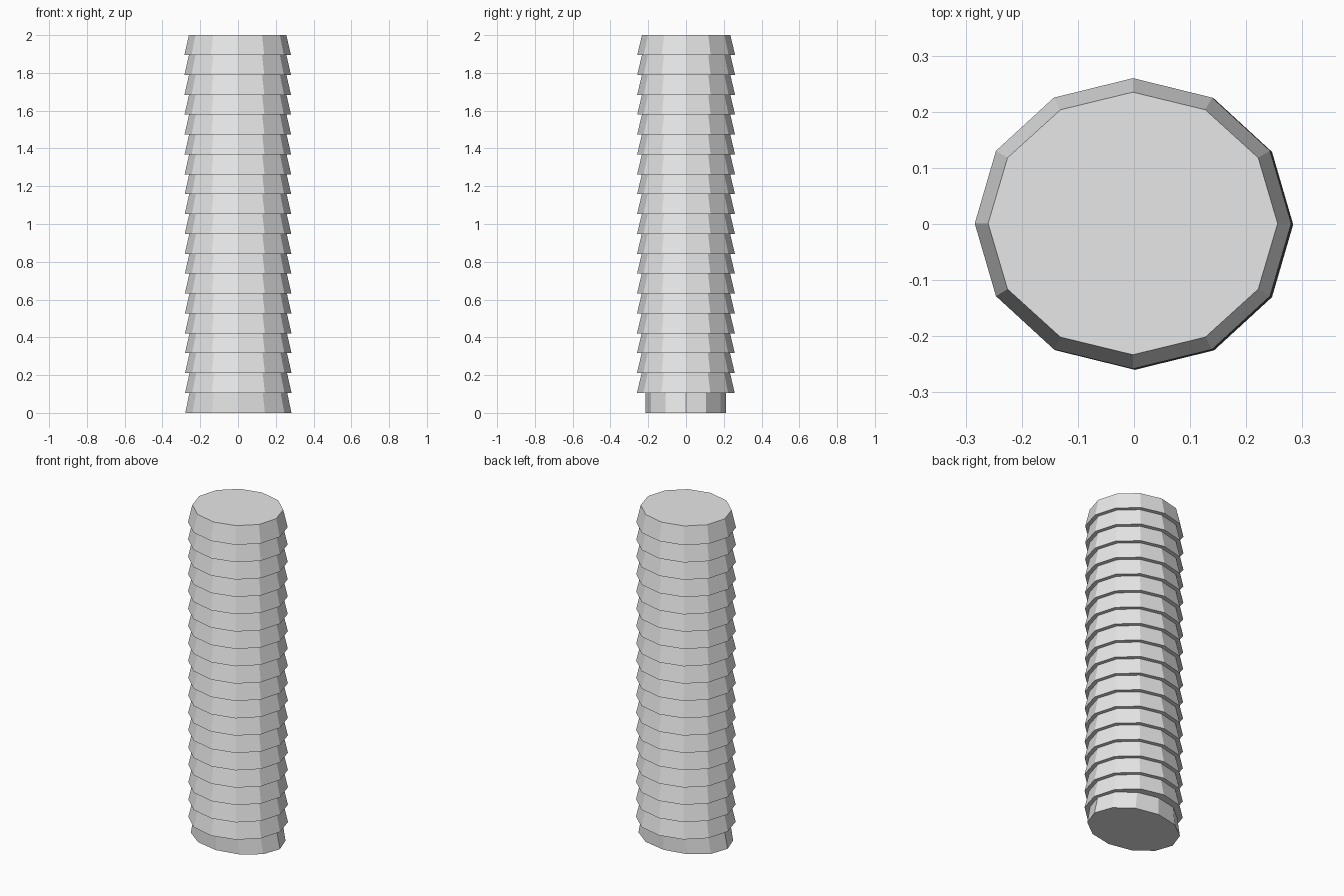
import bpy
import bmesh
from math import cos, sin, tau

cube = bpy.data.objects.get("Cube")
if cube:
    bpy.data.objects.remove(cube, do_unlink=True)

SIDES = 12
COUNT = 19
PITCH = 2 / COUNT

grey = bpy.data.materials.new("light_grey")
grey.use_nodes = True
colour = (0.8, 0.8, 0.8, 1)
grey.diffuse_color = colour
grey.node_tree.nodes["Principled BSDF"].inputs["Base Color"].default_value = colour


def ring(bm, rx, ry, z):
    """Oval ring of vertices, with a very slight lean along the height."""
    lean = 1 - z
    return [bm.verts.new((rx * cos(tau * i / SIDES) + 0.002 * lean,
                          ry * sin(tau * i / SIDES) - 0.001 * lean, z))
            for i in range(SIDES)]


def tapered_segment(name, z, bottom, top):
    """Closed, flat-sided oval segment that narrows upwards."""
    bm = bmesh.new()
    low = ring(bm, *bottom, z)
    high = ring(bm, *top, z + PITCH)
    bm.faces.new(low[::-1])
    bm.faces.new(high)
    for i in range(SIDES):
        j = (i + 1) % SIDES
        bm.faces.new((low[i], low[j], high[j], high[i]))
    mesh = bpy.data.meshes.new(name)
    bm.to_mesh(mesh)
    bm.free()
    mesh.materials.append(grey)
    bpy.context.collection.objects.link(bpy.data.objects.new(name, mesh))


# Base segment: straight front and back, flared sides
tapered_segment("base_segment", 0, (0.281, 0.213), (0.259, 0.213))

# Stacked segments, each overhanging the one below
for n in range(1, COUNT):
    tapered_segment(f"stacked_segment_{n}", n * PITCH, (0.282, 0.259), (0.258, 0.234))
